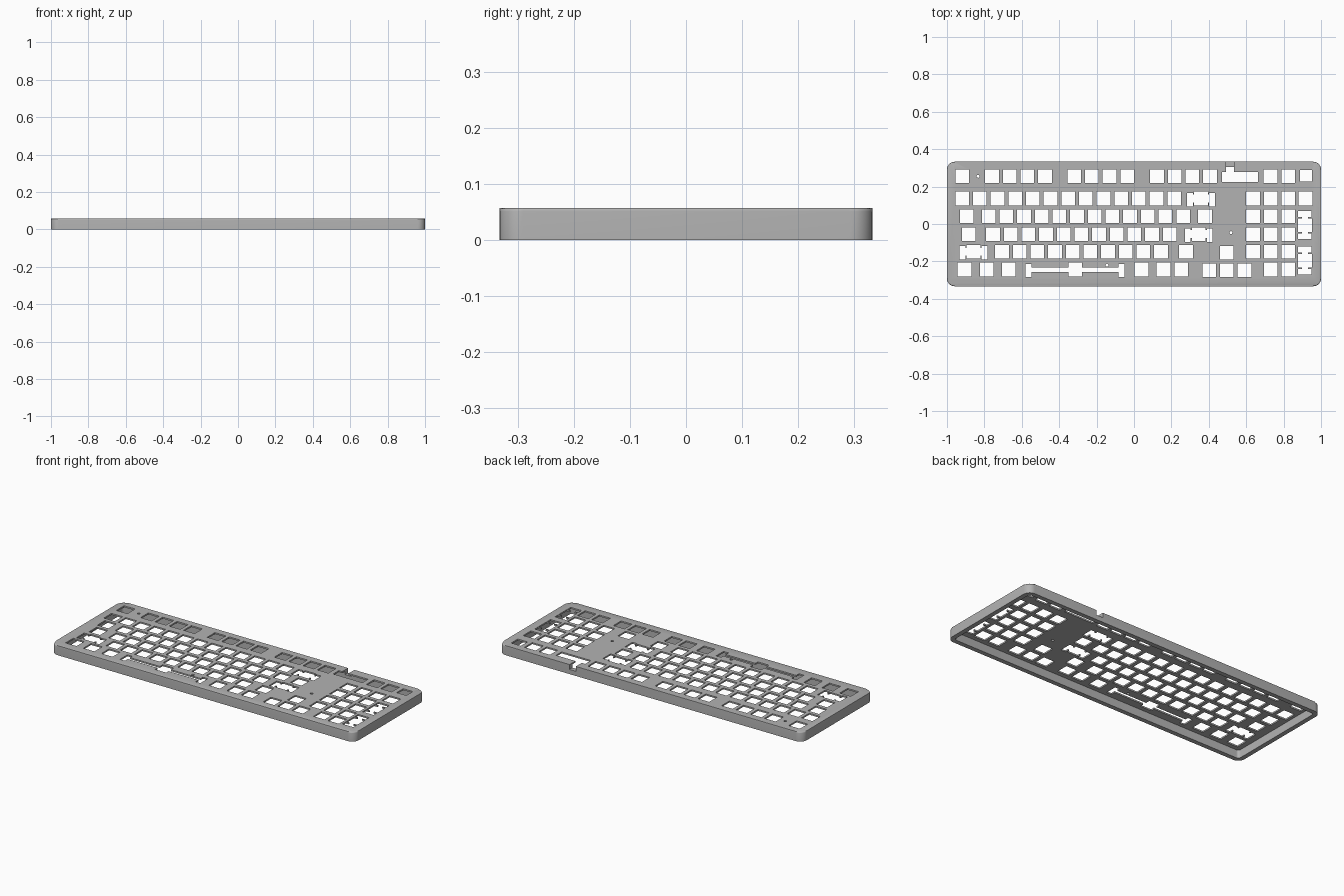
import bpy, bmesh, math

cube = bpy.data.objects.get("Cube")
if cube:
    bpy.data.objects.remove(cube, do_unlink=True)

U = 0.0945            # key pitch
KEY = 0.073           # switch opening
HALF_X, HALF_Y, HEIGHT = 1.0, 0.333, 0.057
WALL, PLATE = 0.027, 0.009

gray = bpy.data.materials.new("case_gray")
gray.use_nodes = True
gray.diffuse_color = (0.45, 0.45, 0.45, 1)
gray.node_tree.nodes["Principled BSDF"].inputs["Base Color"].default_value = (0.45, 0.45, 0.45, 1)


def rounded(hx, hy, r, steps=8):
    """Outline of a rounded rectangle, counter-clockwise."""
    pts = []
    for i, (sx, sy) in enumerate([(1, 1), (-1, 1), (-1, -1), (1, -1)]):
        for k in range(steps + 1):
            a = math.pi / 2 * (i + k / steps)
            pts.append((sx * (hx - r) + r * math.cos(a), sy * (hy - r) + r * math.sin(a)))
    return pts


def rect(x, y, w, h):
    return [(x + sx * w / 2, y + sy * h / 2) for sx, sy in [(-1, -1), (1, -1), (1, 1), (-1, 1)]]


def disc(x, y, r, n=16):
    return [(x + r * math.cos(2 * math.pi * i / n), y + r * math.sin(2 * math.pi * i / n)) for i in range(n)]


def prisms(name, outlines, z0, z1, top_bevel=0):
    """One object made of upright prisms."""
    bm = bmesh.new()
    for pts in outlines:
        low = [bm.verts.new((x, y, z0)) for x, y in pts]
        high = [bm.verts.new((x, y, z1)) for x, y in pts]
        bm.faces.new(low[::-1])
        bm.faces.new(high)
        for i in range(len(pts)):
            j = (i + 1) % len(pts)
            bm.faces.new((low[i], low[j], high[j], high[i]))
    if top_bevel:
        rim = [e for e in bm.edges if all(v.co.z > z1 - 1e-5 for v in e.verts)]
        bmesh.ops.bevel(bm, geom=rim, offset=top_bevel, segments=3, profile=0.5, affect='EDGES')
    mesh = bpy.data.meshes.new(name)
    bm.to_mesh(mesh)
    bm.free()
    obj = bpy.data.objects.new(name, mesh)
    bpy.context.collection.objects.link(obj)
    mesh.materials.append(gray)
    return obj


def run(start, count):
    return [start + i * U for i in range(count)]


# Switch openings row by row: height -> column positions
pad = run(0.636, 3)
rows = {
    0.255: [-0.919] + run(-0.759, 4) + run(-0.32, 4) + run(0.123, 4) + run(0.73, 2),
    0.136: run(-0.919, 13) + pad + [0.917],
    0.041: [-0.895] + run(-0.777, 12) + [0.38] + pad,
    -0.054: [-0.883] + run(-0.754, 11) + pad,
    -0.148: run(-0.706, 10) + [0.278] + pad,
    -0.243: [-0.906, -0.788, -0.669, 0.04, 0.158, 0.253] + pad[1:],
    -0.153: [0.495],
    -0.248: run(0.402, 3),
}
keys = [rect(x, y, KEY, KEY) for y, xs in rows.items() for x in xs]
keys.append(rect(0.92, 0.257, 0.064, 0.062))
slots, bars = [], []

# Wide keys with stabiliser slots
for x, y in [(0.358, 0.136), (0.346, -0.054), (-0.858, -0.148)]:
    keys.append(rect(x, y, KEY, KEY))
    slots += [rect(x + s * 0.059, y - 0.006, 0.031, 0.072) for s in (-1, 1)]
    bars.append(rect(x, y, 0.12, 0.042))

# Tall number pad keys with stabiliser slots
for x, y in [(0.914, -0.006), (0.914, -0.196)]:
    keys.append(rect(x, y, KEY, KEY))
    slots += [rect(x, y + s * 0.059, 0.072, 0.031) for s in (-1, 1)]
    bars.append(rect(x, y, 0.03, 0.12))

# Space bar
keys.append(rect(-0.315, -0.243, KEY, KEY))
slots += [rect(-0.315 + s * 0.249, -0.248, 0.033, 0.07) for s in (-1, 1)]
bars.append(rect(-0.315, -0.245, 0.5, 0.023))

# Controller opening, cable notch and screw holes
keys.append(rect(0.567, 0.251, 0.193, 0.053))
bars.append(rect(0.514, 0.31, 0.042, 0.12))
keys += [disc(x, y, 0.008) for x, y in [(-0.834, 0.255), (0.518, -0.046), (-0.144, -0.22)]]

# Case shell, hollow from below
case = prisms("keyboard_case", [rounded(HALF_X, HALF_Y, 0.042)], 0, HEIGHT, 0.006)
cutters = [
    prisms("cavity_cutter", [rounded(HALF_X - WALL, HALF_Y - WALL, 0.016)], -0.05, HEIGHT - PLATE),
    prisms("key_cutter", keys, 0.03, 0.1),
    prisms("slot_cutter", slots, 0.029, 0.11),
    prisms("bar_cutter", bars, 0.028, 0.12),
]
bpy.context.view_layer.objects.active = case
for cutter in cutters:
    cutter.hide_render = True
    mod = case.modifiers.new(cutter.name, 'BOOLEAN')
    mod.operation = 'DIFFERENCE'
    mod.solver = 'EXACT'
    mod.object = cutter
    bpy.ops.object.modifier_apply(modifier=mod.name)
    bpy.data.objects.remove(cutter, do_unlink=True)

bpy.ops.object.select_all(action='DESELECT')
case.select_set(True)
bpy.ops.object.shade_smooth_by_angle(angle=math.radians(35))
